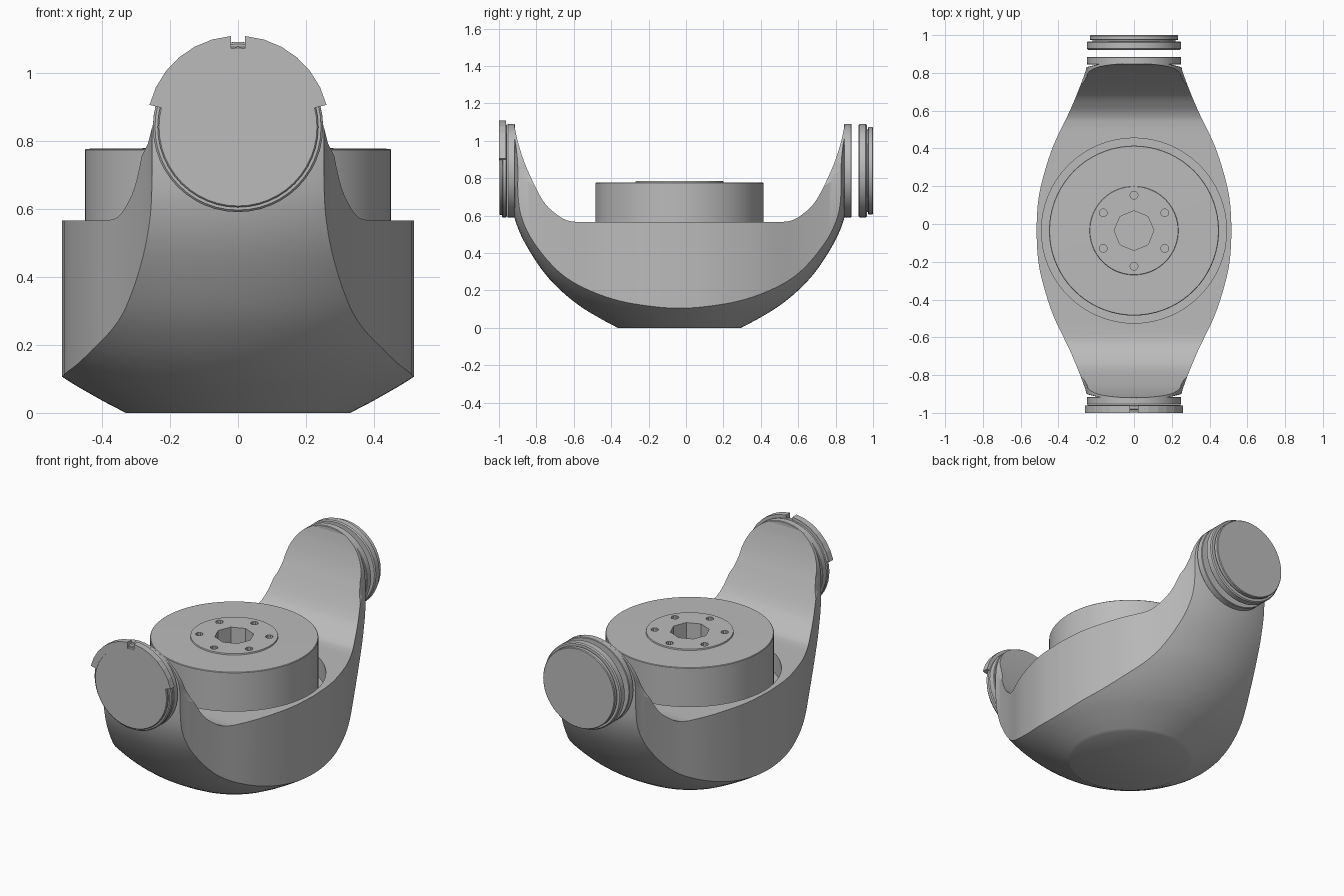
import bpy, bmesh, math
from mathutils import Vector

cube = bpy.data.objects.get("Cube")
if cube:
    bpy.data.objects.remove(cube, do_unlink=True)

MID = -0.035    # y centre of the cradle
PIVOT = 0.84    # height of the arm pivots

grey = bpy.data.materials.new("plain grey")
grey.use_nodes = True
grey.diffuse_color = (0.5, 0.5, 0.5, 1)
bsdf = next(n for n in grey.node_tree.nodes if n.type == 'BSDF_PRINCIPLED')
bsdf.inputs["Base Color"].default_value = (0.5, 0.5, 0.5, 1)


def finish(name, bm):
    """Turn a bmesh into a grey object."""
    bmesh.ops.remove_doubles(bm, verts=bm.verts, dist=1e-5)
    bmesh.ops.recalc_face_normals(bm, faces=bm.faces)
    mesh = bpy.data.meshes.new(name)
    bm.to_mesh(mesh)
    bm.free()
    mesh.materials.append(grey)
    ob = bpy.data.objects.new(name, mesh)
    bpy.context.collection.objects.link(ob)
    return ob


def prism(name, pts, axis, lo, hi):
    """Extrude a closed 2D outline along one axis."""
    def place(a, b, c):
        return {'X': (c, a, b), 'Y': (a, c, b), 'Z': (a, b, c)}[axis]
    bm = bmesh.new()
    face = bm.faces.new([bm.verts.new(place(a, b, lo)) for a, b in pts])
    new = bmesh.ops.extrude_face_region(bm, geom=[face])["geom"]
    shift = Vector(place(0, 0, hi - lo))
    bmesh.ops.translate(bm, vec=shift, verts=[v for v in new if isinstance(v, bmesh.types.BMVert)])
    return finish(name, bm)


def lathe(name, profile, axis, centre, steps=64):
    """Spin a (radius, position) profile round the Z or Y axis."""
    bm = bmesh.new()
    if axis == 'Z':
        verts = [bm.verts.new((r, 0, h)) for r, h in profile]
        direction = (0, 0, 1)
    else:
        verts = [bm.verts.new((r, h, 0)) for r, h in profile]
        direction = (0, 1, 0)
    edges = [bm.edges.new(pair) for pair in zip(verts, verts[1:])]
    bmesh.ops.spin(bm, geom=verts + edges, cent=(0, 0, 0), axis=direction,
                   angle=math.tau, steps=steps, use_duplicate=False)
    bmesh.ops.translate(bm, vec=Vector(centre), verts=bm.verts)
    return finish(name, bm)


def smooth_path(pts, n=5):
    """Catmull-Rom curve through the points."""
    p = [Vector(q) for q in pts]
    p = [2 * p[0] - p[1]] + p + [2 * p[-1] - p[-2]]
    out = []
    for a, b, c, d in zip(p, p[1:], p[2:], p[3:]):
        for i in range(n):
            t = i / n
            out.append(0.5 * (2 * b + (c - a) * t + (2 * a - 5 * b + 4 * c - d) * t ** 2
                              + (3 * b - a - 3 * c + d) * t ** 3))
    return [tuple(q) for q in out + [p[-2]]]


def combine(target, tool, operation):
    """Apply a boolean and delete its tool."""
    mod = target.modifiers.new("cut", 'BOOLEAN')
    mod.operation = operation
    mod.solver = 'EXACT'
    mod.object = tool
    bpy.context.view_layer.objects.active = target
    bpy.ops.object.modifier_apply(modifier=mod.name)
    bpy.data.objects.remove(tool, do_unlink=True)


def shade(ob, degrees=30):
    bpy.ops.object.select_all(action='DESELECT')
    ob.select_set(True)
    bpy.context.view_layer.objects.active = ob
    bpy.ops.object.shade_smooth_by_angle(angle=math.radians(degrees))


def arc(radius, start, end, n=12):
    angles = [math.radians(start + (end - start) * i / n) for i in range(n + 1)]
    return [(radius * math.cos(a), PIVOT + radius * math.sin(a)) for a in angles]


# Cradle: a bowl trimmed by its plan, its front outline and a U-shaped hollow
bowl = smooth_path([(0.33, 0), (0.42, 0.048), (0.53, 0.115), (0.635, 0.2), (0.735, 0.31),
                    (0.835, 0.47), (0.885, 0.6), (0.9, 0.72), (0.9, 0.85)])
cradle = lathe("cradle", [(0, 0)] + bowl + [(0.9, 1.2), (0, 1.2)], 'Z', (0, MID, 0), 96)

side = smooth_path([(0.517, 0), (0.508, 0.15), (0.482, 0.28), (0.427, 0.45),
                    (0.337, 0.64), (0.272, 0.8), (0.25, 0.88), (0.25, 1.0)])
quarter = side[1:]
plan = side + [(-x, y) for x, y in side[::-1]]
plan += [(-x, -y) for x, y in quarter] + [(x, -y) for x, y in quarter[::-1]]
combine(cradle, prism("plan_tool", [(x, y + MID) for x, y in plan], 'Z', -0.2, 1.4), 'INTERSECT')

half = [(0.7, -0.2), (0.7, 0.62), (0.34, 0.65), (0.3, 0.72), (0.265, 0.79)] + arc(0.25, 2, 88, 14)
front = half + [(-x, z) for x, z in half[::-1]]
combine(cradle, prism("front_tool", front, 'Y', -1.2, 1.2), 'INTERSECT')

hollow = smooth_path([(0.55, 0.566), (0.6, 0.574), (0.655, 0.605), (0.73, 0.68),
                      (0.815, 0.85), (0.86, 0.98), (0.885, 1.09)])
hollow += [(0.89, 1.3)]
hollow = [(y + MID, z) for y, z in hollow] + [(MID - y, z) for y, z in hollow[::-1]]
combine(cradle, prism("hollow_tool", hollow, 'X', -0.8, 0.8), 'DIFFERENCE')

# Round well that the hub sits in
well = [(0, 0.45), (0.49, 0.45), (0.49, 0.7), (0, 0.7)]
combine(cradle, lathe("well_tool", well, 'Z', (0, MID, 0)), 'DIFFERENCE')
shade(cradle)

# Hub with raised plate, central socket and bolt holes
hub = lathe("hub", [(0, 0.42), (0.45, 0.42), (0.45, 0.773), (0.447, 0.776), (0.235, 0.778),
                    (0.233, 0.785), (0, 0.785)], 'Z', (0, MID, 0), 72)


def hole(radius, sides, x, y, depth):
    profile = [(0, 0.785 - depth), (radius, 0.785 - depth), (radius, 0.9), (0, 0.9)]
    combine(hub, lathe("hole_tool", profile, 'Z', (x, y, 0), sides), 'DIFFERENCE')


hole(0.105, 8, 0, MID, 0.2)
for k in range(6):
    a = math.radians(30 + 60 * k)
    hole(0.021, 10, 0.188 * math.cos(a), MID + 0.188 * math.sin(a), 0.04)
shade(hub)


# Pivot bosses at the arm ends, and the caps outside them
def disc(name, radius, y0, y1, bevel):
    profile = [(0, y0), (radius - bevel, y0), (radius, y0 + bevel),
               (radius, y1 - bevel), (radius - bevel, y1), (0, y1)]
    shade(lathe(name, profile, 'Y', (0, 0, PIVOT), 48))


disc("front_boss", 0.25, -0.955, -0.915, 0.003)
disc("back_boss", 0.25, 0.845, 0.885, 0.003)
disc("front_cap_ring", 0.25, -0.985, -0.957, 0.006)
disc("front_cap_face", 0.236, -0.998, -0.975, 0.004)
disc("back_cap_ring", 0.25, 0.922, 0.967, 0.006)
disc("back_cap_neck", 0.22, 0.96, 0.98, 0.002)
disc("back_cap_face", 0.234, 0.973, 1.0, 0.004)

# Raised rim over the top of the front cap, split by a notch
for label, sign in (("left", 1), ("right", -1)):
    rim = arc(0.268, 14, 85.5, 6) + arc(0.23, 85, 14, 6)
    prism("front_rim_" + label, [(sign * x, z) for x, z in rim], 'Y', -1.0, -0.962)
